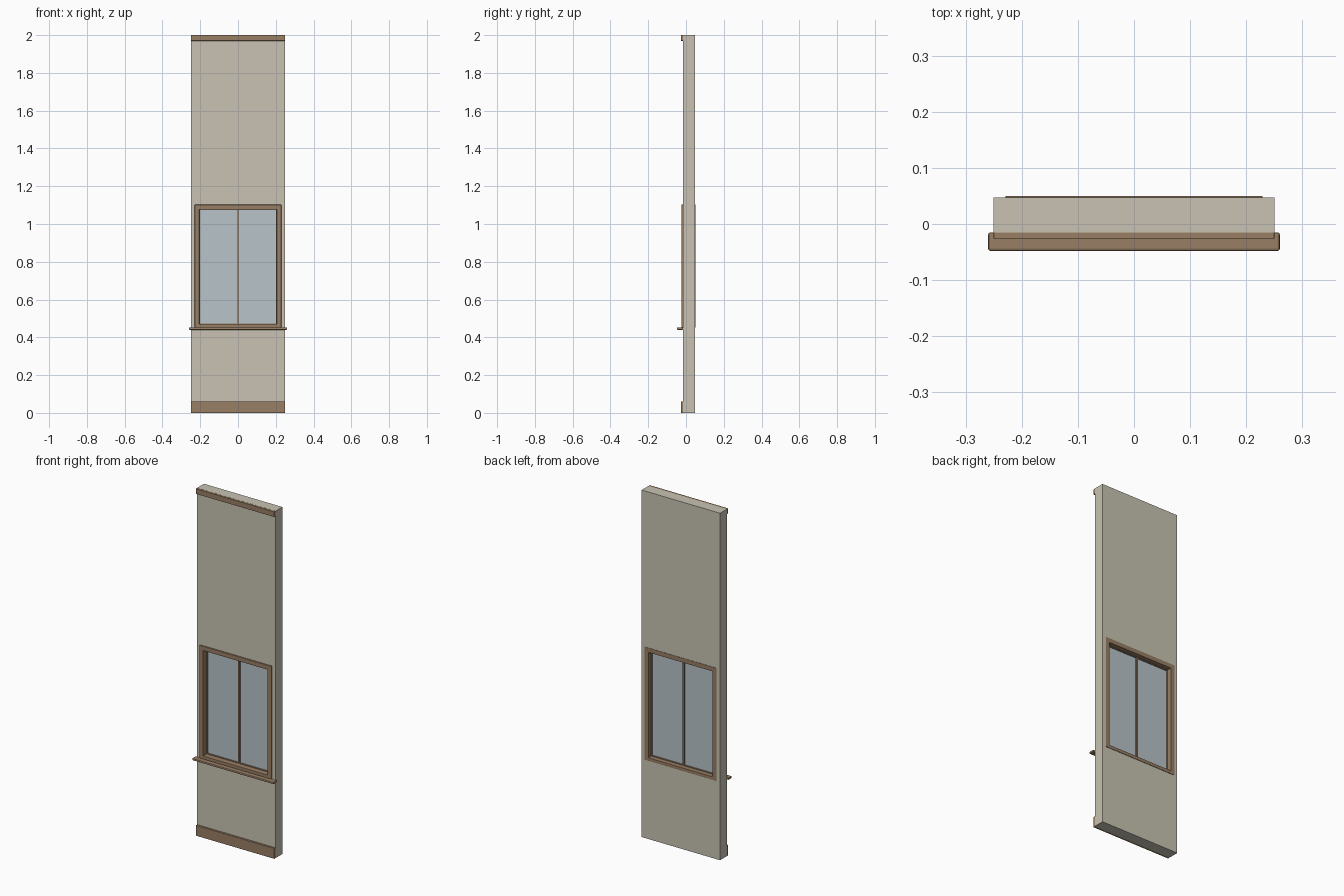
import bpy
import bmesh

cube = bpy.data.objects.get("Cube")
if cube:
    bpy.data.objects.remove(cube, do_unlink=True)


def material(name, rgb):
    mat = bpy.data.materials.new(name)
    mat.use_nodes = True
    mat.diffuse_color = (*rgb, 1)
    mat.node_tree.nodes["Principled BSDF"].inputs["Base Color"].default_value = (*rgb, 1)
    return mat


PLASTER = material("warm plaster", (0.58, 0.545, 0.445))
WOOD = material("brown wood", (0.315, 0.21, 0.128))
GLASS = material("pale blue glass", (0.475, 0.55, 0.59))


def finish(name, bm, mat, bevel):
    bmesh.ops.recalc_face_normals(bm, faces=bm.faces)
    mesh = bpy.data.meshes.new(name)
    bm.to_mesh(mesh)
    bm.free()
    mesh.materials.append(mat)
    obj = bpy.data.objects.new(name, mesh)
    bpy.context.collection.objects.link(obj)
    if bevel:
        mod = obj.modifiers.new("Soft edges", "BEVEL")
        mod.width = bevel
        mod.segments = 2
    return obj


def rectangle(half_width, z0, z1):
    return [(-half_width, z0), (half_width, z0), (half_width, z1), (-half_width, z1)]


def block(name, half_width, y0, y1, z0, z1, mat, bevel=0):
    """Solid box centred on x."""
    bm = bmesh.new()
    front, back = [[bm.verts.new((x, y, z)) for x, z in rectangle(half_width, z0, z1)]
                   for y in (y0, y1)]
    bm.faces.new(front)
    bm.faces.new(back)
    for i in range(4):
        j = (i + 1) % 4
        bm.faces.new((front[i], front[j], back[j], back[i]))
    return finish(name, bm, mat, bevel)


def ring(name, outer, inner, y0, y1, mat, bevel=0):
    """Rectangular frame with a through opening."""
    bm = bmesh.new()
    loops = [[bm.verts.new((x, y, z)) for x, z in rectangle(*rect)]
             for rect, y in ((outer, y0), (inner, y0), (inner, y1), (outer, y1))]
    for k in range(4):
        a, b = loops[k], loops[(k + 1) % 4]
        for i in range(4):
            j = (i + 1) % 4
            bm.faces.new((a[i], a[j], b[j], b[i]))
    return finish(name, bm, mat, bevel)


# Wall panel with its window opening
OPENING = (0.215, 0.46, 1.09)
ring("wall_panel", (0.25, 0, 2), OPENING, -0.015, 0.047, PLASTER)

# Window frame: lining through the wall and a casing on each face
INNER = (0.205, 0.47, 1.077)
CASING = (0.229, 0.452, 1.102)
ring("window_lining", OPENING, INNER, -0.018, 0.048, WOOD)
ring("front_casing", CASING, INNER, -0.024, -0.015, WOOD, 0.0015)
ring("back_casing", CASING, INNER, 0.047, 0.05, WOOD, 0.001)

# Glazing
block("window_glass", 0.205, 0.014, 0.018, 0.47, 1.077, GLASS)
block("window_mullion", 0.005, 0.008, 0.024, 0.47, 1.077, WOOD)
ring("window_sash", INNER, (0.201, 0.474, 1.073), 0.008, 0.024, WOOD)

# Sill and wall trims
block("window_sill", 0.26, -0.048, -0.015, 0.44, 0.452, WOOD, 0.004)
block("baseboard", 0.25, -0.027, -0.015, 0, 0.06, WOOD, 0.001)
block("top_trim", 0.25, -0.027, -0.015, 1.97, 2, WOOD, 0.001)
